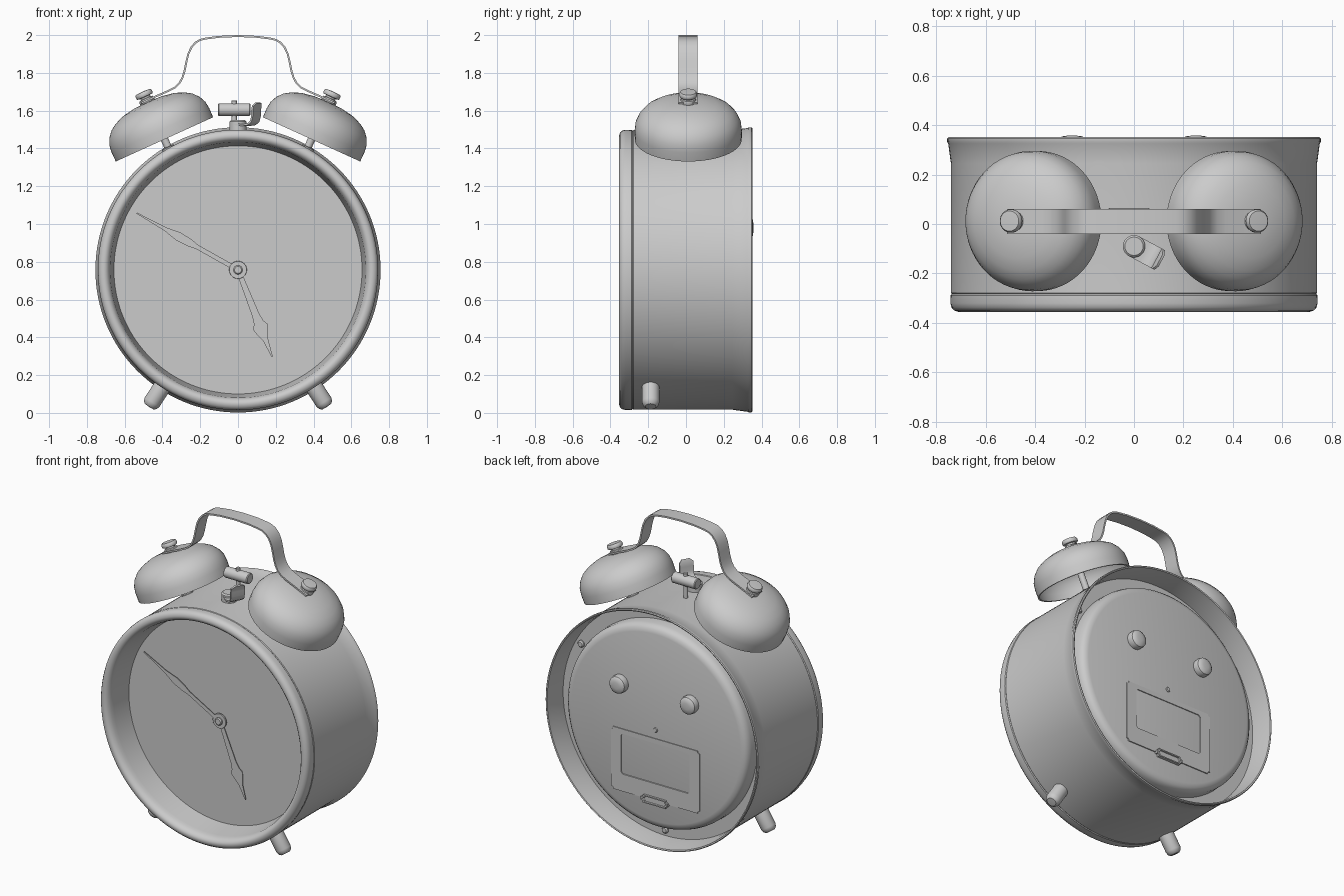
import bpy, bmesh, math
from mathutils import Vector

if "Cube" in bpy.data.objects:
    bpy.data.objects.remove(bpy.data.objects["Cube"])

CZ = 0.757  # height of the clock axis
Y = Vector((0, 1, 0))

grey = bpy.data.materials.new("plain grey")
grey.diffuse_color = (0.6, 0.6, 0.6, 1)
grey.use_nodes = True
grey.node_tree.nodes["Principled BSDF"].inputs["Base Color"].default_value = grey.diffuse_color


def finish(name, bm, angle=35):
    bmesh.ops.recalc_face_normals(bm, faces=bm.faces)
    me = bpy.data.meshes.new(name)
    bm.to_mesh(me)
    bm.free()
    me.materials.append(grey)
    for p in me.polygons:
        p.use_smooth = True
    me.set_sharp_from_angle(angle=math.radians(angle))
    ob = bpy.data.objects.new(name, me)
    bpy.context.collection.objects.link(ob)
    return ob


def lathe(name, profile, origin=(0, 0, CZ), axis=Y, n=32, closed=False):
    """Spin (radius, height) points about an axis through origin."""
    bm = bmesh.new()
    q = Vector(axis).normalized().to_track_quat('Z', 'Y')
    rings = []
    for r, h in profile:
        count = 1 if r == 0 else n
        rings.append([bm.verts.new(Vector(origin) + q @ Vector(
            (r * math.cos(2 * math.pi * i / n), r * math.sin(2 * math.pi * i / n), h)))
            for i in range(count)])
    pairs = list(zip(rings, rings[1:]))
    if closed:
        pairs.append((rings[-1], rings[0]))
    for a, b in pairs:
        if len(a) == 1 and len(b) == 1:
            continue
        for i in range(n):
            j = (i + 1) % n
            if len(a) == 1:
                bm.faces.new((a[0], b[i], b[j]))
            elif len(b) == 1:
                bm.faces.new((a[i], a[j], b[0]))
            else:
                bm.faces.new((a[i], a[j], b[j], b[i]))
    return finish(name, bm)


def cylinder(name, r, h0, h1, origin, axis, bev=0.006, n=32):
    return lathe(name, [(0, h0), (r - bev, h0), (r, h0 + bev), (r, h1 - bev),
                        (r - bev, h1), (0, h1)], origin, axis, n)


def ribbon(name, path, width, thick, origin, direction, end_width=None):
    """Bent strip along (distance, z) points; the last rows may narrow to end_width."""
    d = Vector(direction).normalized()
    across = Vector((-d.y, d.x, 0)) / 2
    bm = bmesh.new()
    rows = []
    pts = [Vector(origin) + d * u + Vector((0, 0, z)) for u, z in path]
    for i, p in enumerate(pts):
        t = pts[min(i + 1, len(pts) - 1)] - pts[max(i - 1, 0)]
        nrm = t.cross(across).normalized() * thick / 2
        a = across * (end_width if end_width and i == len(pts) - 1 else width)
        rows.append([bm.verts.new(p + o) for o in (a + nrm, nrm - a, -a - nrm, a - nrm)])
    for a, b in zip(rows, rows[1:]):
        for i in range(4):
            bm.faces.new((a[i], a[(i + 1) % 4], b[(i + 1) % 4], b[i]))
    bm.faces.new(rows[0])
    bm.faces.new(rows[-1])
    return finish(name, bm, 45)


def plate(name, x, z, w, h, y0, y1, margin, depth, lift=0):
    """Thin rounded box on the back with a sunken window, shifted up by lift."""
    bm = bmesh.new()
    bmesh.ops.create_cube(bm, size=1)
    for v in bm.verts:
        v.co = Vector((x + v.co.x * w, (y0 + y1) / 2 + v.co.y * (y1 - y0), z + v.co.z * h))
    corners = [e for e in bm.edges if abs(e.verts[0].co.y - e.verts[1].co.y) > 1e-4]
    bmesh.ops.bevel(bm, geom=corners, offset=0.015, segments=3, affect='EDGES')
    bm.normal_update()
    f = max(bm.faces, key=lambda f: f.normal.y)
    bmesh.ops.inset_region(bm, faces=[f], thickness=margin)
    bmesh.ops.translate(bm, verts=f.verts, vec=(0, 0, lift))
    bmesh.ops.inset_region(bm, faces=[f], thickness=0.004, depth=-depth)
    return finish(name, bm, 20)


def hand(name, tip, outline, y, thick=0.004):
    """Flat clock hand from (distance, half width) points."""
    d = Vector((tip[0], 0, tip[1] - CZ)).normalized()
    s = Vector((-d.z, 0, d.x))
    pts = [(a, w) for a, w in outline] + [(a, -w) for a, w in reversed(outline)]
    bm = bmesh.new()
    f = bm.faces.new([bm.verts.new(Vector((0, y, CZ)) + d * a + s * w) for a, w in pts])
    ext = bmesh.ops.extrude_face_region(bm, geom=[f], use_keep_orig=True)
    moved = [v for v in ext['geom'] if isinstance(v, bmesh.types.BMVert)]
    bmesh.ops.translate(bm, verts=moved, vec=(0, thick, 0))
    finish(name, bm)


# Case: drum with a flared rear rim and a recessed back
lathe("case", [(0.70, -0.285), (0.735, -0.285), (0.74, -0.278), (0.74, 0.245), (0.743, 0.265),
               (0.751, 0.325), (0.755, 0.332), (0.755, 0.346), (0.75, 0.351), (0.743, 0.348),
               (0.74, 0.32), (0.732, 0.26), (0.73, 0.205), (0, 0.205)], n=128)

# Rounded front bezel with a deep inner wall, and the dial
lathe("bezel", [(0.70, -0.28), (0.735, -0.28), (0.741, -0.288), (0.742, -0.32), (0.738, -0.337),
                (0.728, -0.349), (0.71, -0.355), (0.696, -0.351), (0.685, -0.34),
                (0.677, -0.322), (0.674, -0.30), (0.656, -0.165), (0.68, -0.165)],
      n=128, closed=True)
lathe("dial", [(0, -0.17), (0.665, -0.17), (0.665, -0.16), (0, -0.16)], n=128)

# Hands and hub
hand("minute_hand", (-0.54, 1.06), [(0.03, 0.012), (0.25, 0.012), (0.29, 0.02), (0.36, 0.024),
                                    (0.44, 0.01), (0.615, 0.003)], -0.19)
hand("hour_hand", (0.18, 0.30), [(0.03, 0.013), (0.26, 0.02), (0.30, 0.027), (0.325, 0.042),
                                 (0.35, 0.034), (0.40, 0.014), (0.495, 0.003)], -0.183)
cylinder("hand_collar", 0.047, -0.191, -0.18, (0, 0, CZ), Y, 0.001)
cylinder("hand_pin", 0.024, -0.205, -0.165, (0, 0, CZ), Y, 0.006)

# Raised back panel with knobs, screws and battery door
lathe("back_panel", [(0.65, 0.20), (0.648, 0.26), (0.64, 0.283), (0.625, 0.298),
                     (0.6, 0.305), (0, 0.308)], n=128)
for x in (-0.25, 0.25):
    lathe("setting_knob", [(0, 0.30), (0.055, 0.30), (0.057, 0.33), (0.053, 0.345),
                           (0.042, 0.354), (0.02, 0.357), (0, 0.358)], (x, 0, 0.98))
for deg in (30, 150, 270):
    a = math.radians(deg)
    cylinder("case_screw", 0.022, 0.20, 0.222,
             (0.69 * math.cos(a), 0, CZ + 0.69 * math.sin(a)), Y, 0.007, 16)
plate("battery_door", 0, 0.49, 0.63, 0.40, 0.295, 0.312, 0.1, 0.010, 0.04)
plate("battery_latch", 0, 0.29, 0.19, 0.05, 0.295, 0.325, 0.01, 0.008)
cylinder("door_screw", 0.015, 0.295, 0.314, (0, 0, 0.745), Y, 0.004, 16)

for s, side in ((-1, "left"), (1, "right")):
    # Hollow tilted bell on a post, with stacked nut
    axis = Vector((s * 0.414, 0, 0.91))
    base = (s * 0.39, 0.012, 1.45)
    outer = [(0.283, -0.002), (0.284, 0.05), (0.279, 0.09), (0.263, 0.125), (0.236, 0.157),
             (0.2, 0.18), (0.15, 0.2), (0.08, 0.212), (0, 0.216)]
    inner = [(r * 0.965, max(h - 0.01, -0.002)) for r, h in reversed(outer)]
    lathe(side + "_bell", outer + inner, base, axis, 64, closed=True)
    cylinder(side + "_bell_post", 0.02, -0.08, 0.21, base, axis, 0.002, 20)
    cylinder(side + "_post_collar", 0.035, -0.065, -0.045, base, axis, 0.004, 20)
    lathe(side + "_bell_nut", [(0, 0.21), (0.040, 0.21), (0.042, 0.226), (0.038, 0.235),
                               (0.028, 0.237), (0.028, 0.245), (0.044, 0.247), (0.047, 0.252),
                               (0.047, 0.265), (0.041, 0.274), (0, 0.276)], base, axis)
    # Stubby radial foot
    foot = Vector((s * 0.545, 0, -0.839))
    lathe(side + "_foot", [(0, 0.70), (0.046, 0.70), (0.046, 0.835), (0.04, 0.853),
                           (0.028, 0.863), (0, 0.865)], (0, -0.187, CZ), foot)

# Carrying handle: bent flat strip from bell to bell
half = [(0.512, 1.64), (0.45, 1.669), (0.37, 1.704), (0.335, 1.722), (0.31, 1.746), (0.294, 1.775),
        (0.283, 1.81), (0.273, 1.86), (0.263, 1.90), (0.247, 1.935), (0.225, 1.96),
        (0.2, 1.975), (0.17, 1.982), (0.1, 1.991), (0, 1.995)]
path = half + [(-x, z) for x, z in reversed(half[:-1])]
ribbon("handle", path, 0.10, 0.01, (0, 0.01, 0), (1, 0, 0))

# Hammer between the bells
cylinder("hammer_head", 0.034, -0.105, 0.065, (0, 0.03, 1.605), (1, 0, 0), 0.005)
cylinder("hammer_rod", 0.014, 1.46, 1.655, (-0.02, 0.03, 0), (0, 0, 1), 0.003, 16)

# Alarm stop button and its turned-up lever
cylinder("stop_button", 0.045, 1.47, 1.55, (0, -0.09, 0), (0, 0, 1), 0.008)
ribbon("stop_lever", [(0, 1.528), (0.05, 1.524), (0.08, 1.528), (0.1, 1.543), (0.108, 1.57),
                      (0.108, 1.6), (0.113, 1.625), (0.122, 1.642)],
       0.09, 0.01, (0, -0.09, 0), (0.88, -0.47, 0), 0.05)
